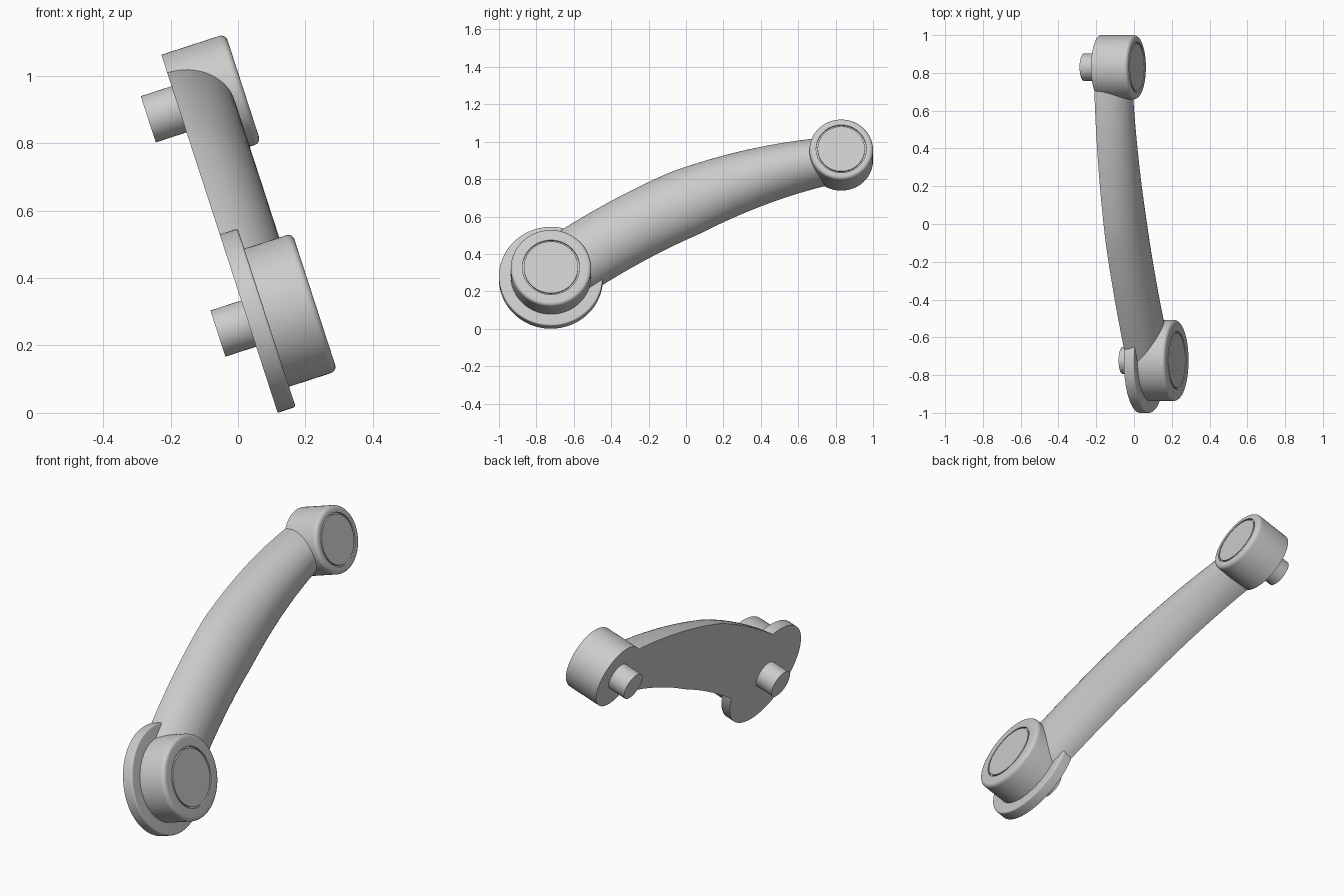
import bpy, bmesh
from math import pi, cos, sin, radians, sqrt
from mathutils import Matrix, Vector

if "Cube" in bpy.data.objects:
    bpy.data.objects.remove(bpy.data.objects["Cube"], do_unlink=True)

GREY = (0.6, 0.6, 0.6, 1.0)
mat = bpy.data.materials.new("plain grey")
mat.use_nodes = True
mat.diffuse_color = GREY
mat.node_tree.nodes["Principled BSDF"].inputs["Base Color"].default_value = GREY

# The whole piece leans about y; local x is the hub axis, local z runs up the back plane
TILT = Matrix.Rotation(radians(-18), 4, 'Y')
BACK = 0.112


def loft(name, rings):
    """Skin a list of closed rings and cap both ends."""
    bm = bmesh.new()
    loops = [[bm.verts.new(TILT @ p) for p in ring] for ring in rings]
    n = len(loops[0])
    for a, b in zip(loops, loops[1:]):
        for i in range(n):
            j = (i + 1) % n
            bm.faces.new((a[i], a[j], b[j], b[i]))
    bm.faces.new(loops[0])
    bm.faces.new(loops[-1])
    bmesh.ops.recalc_face_normals(bm, faces=bm.faces)
    mesh = bpy.data.meshes.new(name)
    bm.to_mesh(mesh)
    bm.free()
    mesh.materials.append(mat)
    obj = bpy.data.objects.new(name, mesh)
    bpy.context.collection.objects.link(obj)
    return obj


def lathe(name, y, z, profile, sides=96):
    """Turn (depth, radius) pairs around the hub axis."""
    angles = [2 * pi * i / sides for i in range(sides)]
    return loft(name, [[Vector((x, y + r * cos(a), z + r * sin(a))) for a in angles]
                       for x, r in profile])


def fillet(front, radius, size, steps=6):
    """Rounded corner between a cylinder side and its front face."""
    return [(front - size + size * sin(t), radius - size + size * cos(t))
            for t in (pi / 2 * i / steps for i in range(steps + 1))]


def hub(name, y, z, radius, front, cap):
    gap, depth = 0.008, 0.012
    groove = [(front, cap + gap), (front - depth, cap + gap), (front - depth, cap), (front, cap)]
    return lathe(name, y, z, [(BACK, radius)] + fillet(front, radius, 0.02) + groove)


def pin(name, y, z):
    return lathe(name, y, z, [(0.016, 0.072), (BACK + 0.02, 0.072)], 48)


def arm(steps=40, arc=32):
    """Curved, tapering bar with a half-ellipse section and a flat back."""
    rings = []
    for i in range(steps + 1):
        y = -0.70 + 1.52 * i / steps
        z = 0.669 + 0.449 * y - 0.189 * y * y
        slope = 0.449 - 0.378 * y
        side = Vector((0, -slope, 1)) / sqrt(1 + slope * slope)
        half = 0.187 - 0.078 * max(0, y)
        rings.append([Vector((BACK + 0.165 * sin(t), y, z)) + side * half * cos(t)
                      for t in (pi * k / arc for k in range(arc + 1))])
    return loft("curved_arm", rings)


LOW, HIGH = (-0.722, 0.242), (0.83, 0.91)
parts = [
    arm(),
    hub("lower_hub", *LOW, 0.215, 0.318, 0.145),
    hub("upper_hub", *HIGH, 0.17, 0.312, 0.126),
    lathe("lower_flange", *LOW, [(BACK, 0.278)] + fillet(BACK + 0.056, 0.278, 0.008)),
    pin("lower_pin", *LOW),
    pin("upper_pin", *HIGH),
]

# Smooth round sides, crisp rims
bpy.ops.object.select_all(action='DESELECT')
for obj in parts:
    obj.select_set(True)
bpy.context.view_layer.objects.active = parts[0]
bpy.ops.object.shade_smooth_by_angle(angle=radians(30))
